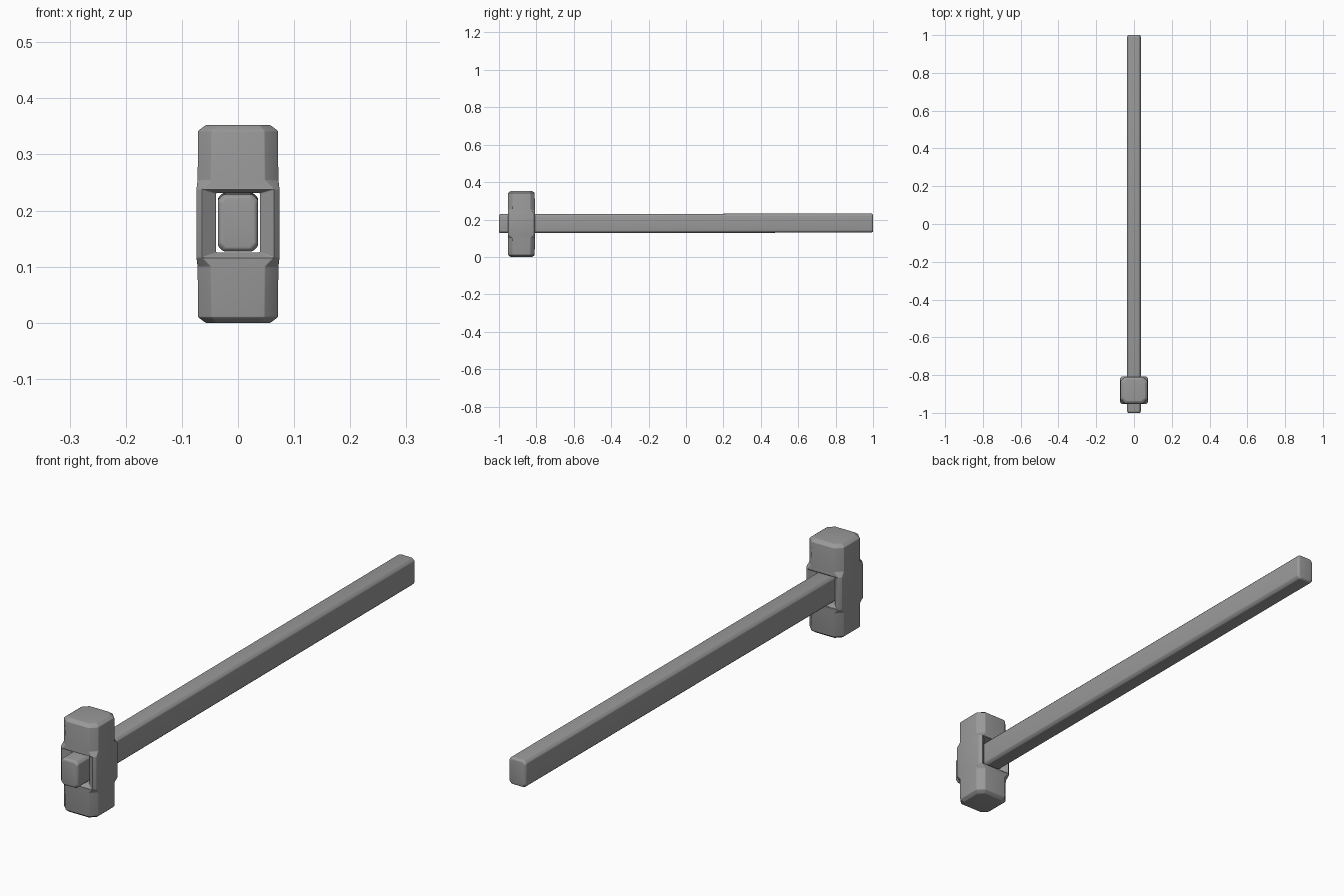
import bpy, bmesh, math

cube = bpy.data.objects.get("Cube")
if cube:
    bpy.data.objects.remove(cube)

grey = bpy.data.materials.new("plain_grey")
grey.use_nodes = True
colour = (0.32, 0.32, 0.32, 1)
grey.diffuse_color = colour
grey.node_tree.nodes["Principled BSDF"].inputs["Base Color"].default_value = colour


def octagon(hx, hy, cut):
    """Rectangle outline with cut corners, counter-clockwise from the front edge."""
    return [(-hx + cut, -hy), (hx - cut, -hy), (hx, -hy + cut), (hx, hy - cut),
            (hx - cut, hy), (-hx + cut, hy), (-hx, hy - cut), (-hx, -hy + cut)]


def loft(bm, rings):
    """Skin a list of 3D outlines and cap both ends; returns the side bands."""
    loops = [[bm.verts.new(p) for p in ring] for ring in rings]
    bands = []
    for a, b in zip(loops, loops[1:]):
        n = len(a)
        bands.append([bm.faces.new((a[i], a[(i + 1) % n], b[(i + 1) % n], b[i]))
                      for i in range(n)])
    bm.faces.new(loops[0][::-1])
    bm.faces.new(loops[-1])
    return bands


def finish(name, bm, bevel):
    bmesh.ops.recalc_face_normals(bm, faces=bm.faces)
    mesh = bpy.data.meshes.new(name)
    bm.to_mesh(mesh)
    bm.free()
    mesh.materials.append(grey)
    obj = bpy.data.objects.new(name, mesh)
    bpy.context.collection.objects.link(obj)
    mod = obj.modifiers.new("soft_edges", "BEVEL")
    mod.width = bevel
    mod.segments = 3
    mod.limit_method = "ANGLE"
    mod.angle_limit = math.radians(12)
    bpy.ops.object.select_all(action="DESELECT")
    obj.select_set(True)
    bpy.context.view_layer.objects.active = obj
    bpy.ops.object.shade_smooth_by_angle(angle=math.radians(50))
    return obj


# Hammer head: eight-sided ends swelling into a squarer middle
HEAD_Y = -0.88
profile = [(0, 0.058, 0.058, 0.019), (0.010, 0.071, 0.071, 0.024),
           (0.100, 0.072, 0.072, 0.024), (0.116, 0.074, 0.073, 0.010),
           (0.238, 0.074, 0.073, 0.010), (0.254, 0.072, 0.072, 0.024),
           (0.342, 0.071, 0.071, 0.024), (0.352, 0.058, 0.058, 0.019)]
bm = bmesh.new()
bands = loft(bm, [[(x, y + HEAD_Y, z) for x, y in octagon(hx, hy, cut)]
                  for z, hx, hy, cut in profile])

# Handle eye: sloping rims on the front and back, joined by a tunnel
EYE_X, EYE_LOW, EYE_HIGH = 0.039, 0.125, 0.231
eye_edges = []
for face, side in ((bands[3][0], -1), (bands[3][4], 1)):
    bmesh.ops.inset_individual(bm, faces=[face], thickness=0.004)
    bmesh.ops.inset_individual(bm, faces=[face], thickness=0.010)
    for v in face.verts:
        v.co.x = math.copysign(EYE_X, v.co.x)
        v.co.y = HEAD_Y + side * 0.055
        v.co.z = EYE_HIGH if v.co.z > 0.177 else EYE_LOW
    eye_edges += list(face.edges)
    bmesh.ops.delete(bm, geom=[face], context="FACES_ONLY")
bmesh.ops.bridge_loops(bm, edges=eye_edges)
finish("hammer_head", bm, 0.004)

# Long handle: cut-corner bar running through the eye
bm = bmesh.new()
stations = [(-1, 0.178, 0.005), (-0.993, 0.178, 0), (0.993, 0.181, 0), (1, 0.181, 0.005)]
loft(bm, [[(x, y, z + mid) for x, z in octagon(0.036 - inset, 0.051 - inset, 0.010)]
          for y, mid, inset in stations])
finish("handle", bm, 0.003)
